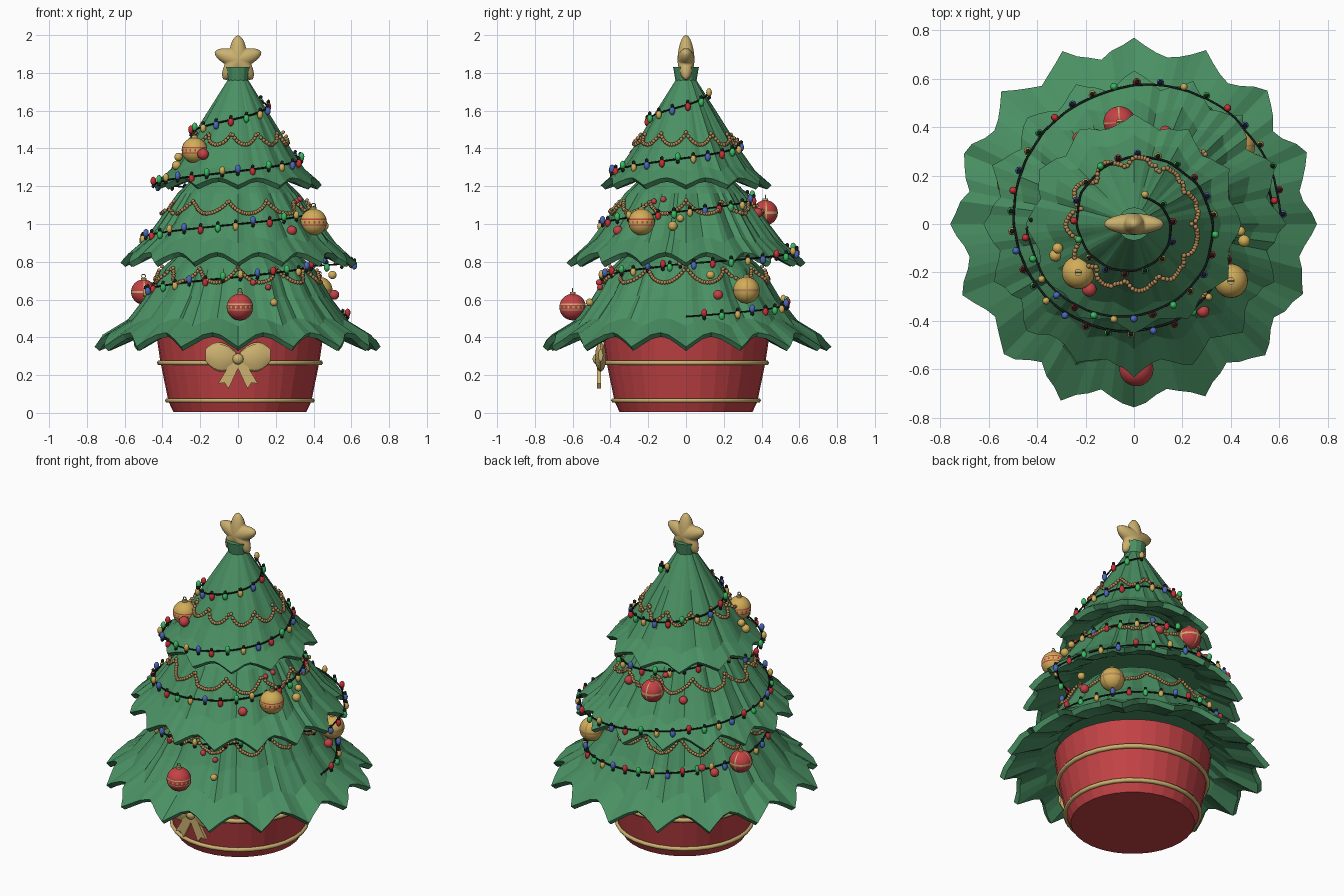
import bpy, bmesh, random
from math import sin, cos, pi, tau, atan2
from mathutils import Matrix, Vector

random.seed(4)
if "Cube" in bpy.data.objects:
    bpy.data.objects.remove(bpy.data.objects["Cube"])


def material(name, *rgb):
    m = bpy.data.materials.new(name)
    m.use_nodes = True
    m.diffuse_color = (*rgb, 1)
    m.node_tree.nodes["Principled BSDF"].inputs["Base Color"].default_value = (*rgb, 1)
    return m


GREEN = material("foliage green", .068, .28, .125)
RED = material("pot red", .55, .055, .06)
GOLD = material("pale gold", .6, .44, .16)
YELLOW = material("bauble gold", .64, .42, .1)
COPPER = material("copper bead", .47, .25, .09)
BLACK = material("wire black", .008, .012, .01)
BLUE = material("bulb blue", .07, .14, .5)
LIME = material("bulb green", .04, .5, .12)
CRIMSON = material("bulb red", .58, .03, .035)


def finish(name, bm, mats, smooth=False):
    bmesh.ops.recalc_face_normals(bm, faces=bm.faces)
    me = bpy.data.meshes.new(name)
    for f in bm.faces:
        f.smooth = smooth
    bm.to_mesh(me)
    bm.free()
    for m in mats:
        me.materials.append(m)
    ob = bpy.data.objects.new(name, me)
    bpy.context.collection.objects.link(ob)
    return ob


def loft(bm, rings, closed=False):
    """Skin a list of point rings, capping the ends unless closed."""
    vs = [[bm.verts.new(p) for p in ring] for ring in rings]
    n = len(vs[0])
    for a, b in zip(vs, vs[1:] + vs[:1] if closed else vs[1:]):
        for i in range(n):
            j = (i + 1) % n
            bm.faces.new((a[i], a[j], b[j], b[i]))
    if not closed:
        bm.faces.new(vs[0])
        bm.faces.new(vs[-1])


def circle(r, z, n):
    return [(r * cos(tau * i / n), r * sin(tau * i / n), z) for i in range(n)]


def torus(bm, loc, R, r, n=32, m=6, upright=False):
    rings = []
    for i in range(n):
        a = tau * i / n
        ring = []
        for j in range(m):
            b = tau * j / m
            p = Vector(((R + r * cos(b)) * cos(a), (R + r * cos(b)) * sin(a), r * sin(b)))
            ring.append(Vector(loc) + (Vector((p.x, p.z, p.y)) if upright else p))
        rings.append(ring)
    loft(bm, rings, closed=True)


def ball(bm, loc, size, mat=0, sub=2):
    m = Matrix.Translation(loc) @ Matrix.Diagonal((*size, 1))
    res = bmesh.ops.create_icosphere(bm, subdivisions=sub, radius=1, matrix=m)
    for f in {f for v in res["verts"] for f in v.link_faces}:
        f.material_index = mat


# Pot with two gold hoops
bm = bmesh.new()
loft(bm, [circle(r, z, 32) for r, z in [(.352, .005), (.378, .06), (.421, .27), (.445, .43)]])
finish("pot", bm, [RED]).location.x = .01
bm = bmesh.new()
torus(bm, (0, 0, .066), .384, .013)
torus(bm, (0, 0, .265), .426, .014)
finish("pot_hoops", bm, [GOLD], True).location.x = .01

# Foliage tiers: ridge profile from top to hem, lobe count, hem rise between tips
TIERS = {
    "lower": ([(.30, .86), (.41, .76), (.51, .60), (.62, .46), (.775, .35)], 16, .075),
    "middle": ([(.21, 1.27), (.325, 1.16), (.44, 1.0), (.515, .90), (.63, .795)], 16, .055),
    "upper": ([(.068, 1.83), (.056, 1.76), (.17, 1.58), (.295, 1.38), (.365, 1.28), (.45, 1.205)], 12, .04),
}
JITTER = {name: [random.uniform(-.02, .01) for _ in range(16)] for name in TIERS}
CREASE = {name: [random.uniform(-.022, .022) - .03 * (i % 6 == 3) for i in range(96)] for name in TIERS}


def fold(name, a, t):
    """Radius factor and hem lift of the pleats at angle a, depth t."""
    lobes = TIERS[name][1]
    u = (a + pi / 2) / tau * lobes
    valley = abs(sin(pi * u)) ** 1.15
    k = 1 - (.035 + .055 * t) * valley * min(1, t * 3 + .3)
    k += t * JITTER[name][int(u + .5) % lobes] * (1 - valley)
    k += CREASE[name][int(u * 6 + .5) % (lobes * 6)] * min(1, t * 2) * (1 - .5 * t)
    return k, TIERS[name][2] * valley * t ** 2


def surface(name, a, z):
    """Radius of the pleated tier at angle a and height z."""
    prof = TIERS[name][0]
    pts = []
    for i, (r, h) in enumerate(prof):
        k, lift = fold(name, a, i / (len(prof) - 1))
        pts.append((r * k, h + lift))
    for (r0, z0), (r1, z1) in zip(pts, pts[1:]):
        if z >= z1:
            return r0 + (r1 - r0) * min(1, max(0, (z0 - z) / (z0 - z1)))
    return pts[-1][0]


def pleated(name, r, z, t):
    n = TIERS[name][1] * 6
    pts = []
    for i in range(n):
        a = tau * i / n - pi / 2
        k, lift = fold(name, a, t)
        pts.append((r * k * cos(a), r * k * sin(a), z + lift))
    return pts


for name, (prof, lobes, rise) in TIERS.items():
    last = len(prof) - 1
    rings = [pleated(name, r, z, k / last) for k, (r, z) in enumerate(prof)]
    r, z = prof[-1]
    rings.append(pleated(name, r - .025, z - .022, 1))
    for k, drop in ((last - 1, .06), (last - 2, .11)):
        rings.append(pleated(name, prof[k][0] - .05, prof[k][1] - drop, k / last))
    bm = bmesh.new()
    loft(bm, rings)
    finish(name + "_foliage", bm, [GREEN])

# Puffy star on top
bm = bmesh.new()
rings = []
for k in range(-6, 7):
    b = k / 6 * pi / 2 * .97
    pts = []
    for i in range(60):
        u = abs((i % 12) / 6 - 1)
        arm = .5 * u + .25 - .25 * cos(pi * u)
        rad = (.074 + .056 * arm * cos(b) ** .5) * cos(b)
        a = tau * i / 60 + pi / 2
        pts.append((rad * cos(a), .045 * sin(b), 1.87 + rad * sin(a)))
    rings.append(pts)
loft(bm, rings)
finish("star", bm, [GOLD], True)

# Bow on the pot: loops, knot and notched tails
bm = bmesh.new()
for s in (-1, 1):
    loop = []
    for k in range(9):
        u = k / 8
        h = .02 + .06 * sin(pi * min(1, u * .85)) ** .8 - .02 * u ** 4
        d = .012 + .018 * sin(pi * u)
        cx, cz = s * .172 * u, .285 + .02 * u
        loop.append([(cx, -.452 + d * sin(tau * j / 12), cz + h * cos(tau * j / 12)) for j in range(12)])
    loft(bm, loop)
    tail = [(0, .29), (.035, .275), (.105, .155), (.072, .16), (.05, .128), (0, .235)]
    loft(bm, [[(s * x, y, z) for x, z in tail] for y in (-.47, -.45)])
ball(bm, (0, -.47, .285), (.03, .025, .03))
bow = finish("bow", bm, [GOLD])
bpy.context.view_layer.objects.active = bow
bow.select_set(True)
bpy.ops.object.shade_smooth_by_angle()

# Beaded garlands: tier, peak height, sag, swags
for tier, top, sag, swags in [("upper", 1.485, .065, 11), ("middle", 1.125, .07, 11), ("lower", .775, .085, 12)]:
    bm = bmesh.new()
    count = int(tau * surface(tier, 0, top - sag) / .0125)
    for i in range(count):
        a = tau * i / count
        z = top - sag * abs(sin(swags * a / 2)) ** .8
        r = surface(tier, a, z) + .012
        ball(bm, (r * cos(a), r * sin(a), z), (.0115,) * 3, 0, 1)
    finish(tier + "_garland", bm, [COPPER], True)

# Spiral light string hugging the pleats, stepping out at each hem
TURNS, STEPS = 4.2, 640
spiral = []
for i in range(STEPS + 1):
    a = TURNS * tau * i / STEPS
    z = .51 + .28 * a / tau
    tier = "lower" if z < .785 else "middle" if z < 1.203 else "upper"
    spiral.append((a, z, surface(tier, a, z) + .014))
path = []
for i, (a, z, r) in enumerate(spiral):
    near = [q[2] for q in spiral[max(0, i - 4):i + 5]]
    r = sum(near) / len(near)
    path.append(Vector((r * cos(a), r * sin(a), z)))
cu = bpy.data.curves.new("light_wire", "CURVE")
cu.dimensions = "3D"
cu.bevel_depth = .0048
cu.bevel_resolution = 1
sp = cu.splines.new("POLY")
sp.points.add(STEPS)
for p, v in zip(sp.points, path):
    p.co = (*v, 1)
cu.materials.append(BLACK)
bpy.context.collection.objects.link(bpy.data.objects.new("light_wire", cu))

# Bulbs with dark sockets
bm = bmesh.new()
travel, hue = .0, 0
for p, q in zip(path, path[1:]):
    travel += (q - p).length
    if travel > .078:
        travel = 0
        out = Vector((q.x, q.y, 0)).normalized() * .012
        s = random.choice((-1, 1, 1))
        ball(bm, q + out - Vector((0, 0, .012 * s)), (.0155, .0155, .023), hue % 4)
        ball(bm, q + out + Vector((0, 0, .014 * s)), (.011, .011, .013), 4, 1)
        hue += 1
finish("light_bulbs", bm, [CRIMSON, LIME, YELLOW, BLUE, BLACK], True)


# Large baubles with painted bands, a cap and a hanging loop
def bauble(name, loc, r, base, trim, cross):
    bm = bmesh.new()
    bmesh.ops.create_uvsphere(bm, u_segments=48, v_segments=36, radius=r)
    for f in bm.faces:
        c = f.calc_center_median() / r
        a = atan2(c.y, c.x) % (pi / 2)
        if cross:
            f.material_index = int(abs(c.z) < .06 or a < .13)
        else:
            dots = abs(c.z) < .06 and int(a / (pi / 24)) % 3 == 0
            f.material_index = int(.14 < abs(c.z) < .24 or dots)
    bmesh.ops.translate(bm, verts=bm.verts, vec=loc)
    finish(name, bm, [base, trim], True)
    bm = bmesh.new()
    x, y, z = loc
    loft(bm, [[(x + px, y + py, z + pz) for px, py, pz in circle(r * .22, h, 12)] for h in (r * .93, r * 1.14)])
    torus(bm, (x, y, z + r * 1.27), r * .15, r * .04, 12, 5, True)
    finish(name + "_cap", bm, [GOLD])


bauble("front_red_bauble", (.01, -.6, .56), .07, RED, GOLD, False)
bauble("side_red_bauble", (-.5, .17, .64), .066, RED, GOLD, True)
bauble("back_red_bauble", (-.06, .42, 1.06), .066, RED, GOLD, True)
bauble("upper_gold_bauble", (-.23, -.2, 1.39), .068, YELLOW, RED, False)
bauble("middle_gold_bauble", (.4, -.235, 1.01), .07, YELLOW, RED, False)
bauble("lower_gold_bauble", (.43, .32, .65), .07, YELLOW, COPPER, True)

# Small baubles and berries
bm = bmesh.new()
for x, y, z, r, m in [
        (-.185, -.27, 1.37, .03, 0), (.285, -.36, .965, .026, 0), (.51, .17, .625, .026, 0),
        (.13, .38, 1.06, .026, 0), (-.23, .355, 1.02, .024, 0), (-.43, .33, .61, .026, 0),
        (-.37, .37, .64, .022, 0), (-.325, -.13, 1.31, .025, 1), (-.315, -.1, 1.355, .022, 1),
        (.455, -.07, .99, .025, 1), (.44, -.03, 1.03, .02, 1), (.19, -.51, .585, .02, 1),
        (.5, .13, .73, .022, 1), (.08, -.46, .69, .017, 0), (.16, -.455, .665, .016, 0),
        (.325, -.12, 1.13, .016, 0), (.31, -.17, 1.12, .015, 0), (-.1, .345, 1.14, .017, 0)]:
    ball(bm, (x, y, z), (r, r, r), m, 3)
finish("small_baubles", bm, [RED, YELLOW], True)
